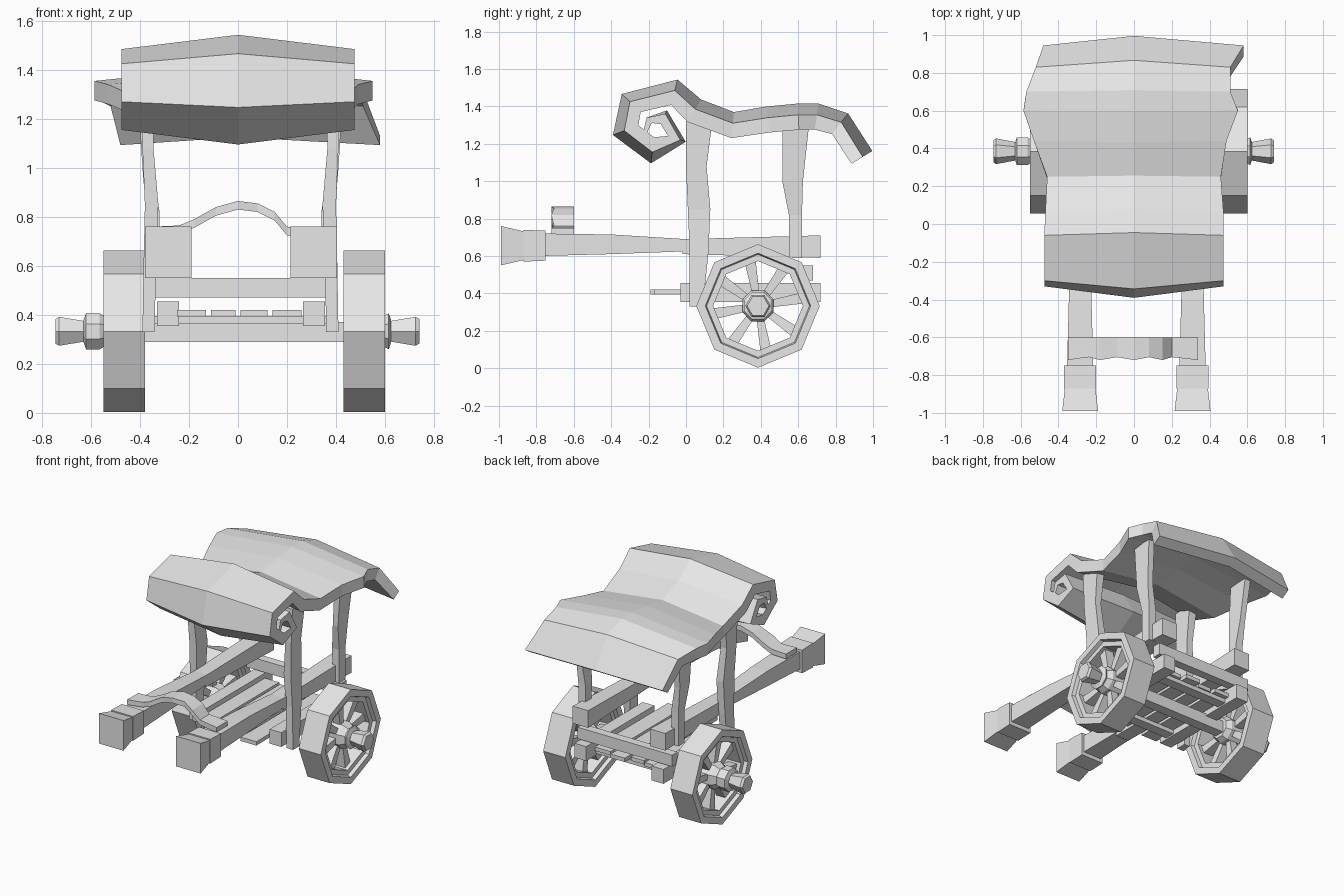
import bpy, bmesh
from math import sin, cos, radians, pi
from mathutils import Vector

if "Cube" in bpy.data.objects:
    bpy.data.objects.remove(bpy.data.objects["Cube"], do_unlink=True)

GREY = (0.8, 0.8, 0.8, 1.0)
mat = bpy.data.materials.new("pale_grey")
mat.use_nodes = True
mat.diffuse_color = GREY
mat.node_tree.nodes["Principled BSDF"].inputs["Base Color"].default_value = GREY


def loft(name, rings, closed=False):
    """Skin a list of equal-sized rings; cap the ends unless closed."""
    bm = bmesh.new()
    rows = [[bm.verts.new(p) for p in ring] for ring in rings]
    pairs = list(zip(rows, rows[1:]))
    if closed:
        pairs.append((rows[-1], rows[0]))
    else:
        bm.faces.new(rows[0])
        bm.faces.new(rows[-1])
    n = len(rows[0])
    for a, b in pairs:
        for i in range(n):
            j = (i + 1) % n
            bm.faces.new((a[i], a[j], b[j], b[i]))
    bmesh.ops.recalc_face_normals(bm, faces=bm.faces)
    mesh = bpy.data.meshes.new(name)
    bm.to_mesh(mesh)
    bm.free()
    mesh.materials.append(mat)
    obj = bpy.data.objects.new(name, mesh)
    bpy.context.collection.objects.link(obj)
    return obj


def beam_y(name, stations):
    """Rectangular timber along y; station = (y, x0, x1, z0, z1)."""
    return loft(name, [[(x0, y, z0), (x1, y, z0), (x1, y, z1), (x0, y, z1)]
                       for y, x0, x1, z0, z1 in stations])


def post(name, stations):
    """Rectangular timber along z; station = (z, x0, x1, y0, y1)."""
    return loft(name, [[(x0, y0, z), (x1, y0, z), (x1, y1, z), (x0, y1, z)]
                       for z, x0, x1, y0, y1 in stations])


def box(name, x0, x1, y0, y1, z0, z1):
    return beam_y(name, [(y0, x0, x1, z0, z1), (y1, x0, x1, z0, z1)])


AXLE_Y, AXLE_Z = 0.385, 0.333


def around(x, r, a):
    return (x, AXLE_Y + r * sin(a), AXLE_Z + r * cos(a))


def turned(name, profile, sides=8):
    """Turned part on the axle line; profile = (x, radius)."""
    return loft(name, [[around(x, r, 2 * pi * (k + 0.5) / sides) for k in range(sides)]
                       for x, r in profile])


# Wheels: stepped octagonal rim, tapered spokes, hub and end cap
RIM = [(-0.085, 0.33), (0.085, 0.33), (0.085, 0.282), (0.06, 0.275),
       (0.06, 0.24), (-0.06, 0.24), (-0.06, 0.275), (-0.085, 0.282)]
for side, s, cx, end in (("right", -1, -0.465, -0.745), ("left", 1, 0.515, 0.74)):
    loft(side + "_wheel_rim",
         [[around(cx + x, r, k * pi / 4) for x, r in RIM] for k in range(8)], closed=True)
    for k in range(8):
        a = radians(45 * k - 10)
        rings = []
        for r, w, t in ((0.05, 0.018, 0.025), (0.25, 0.03, 0.035)):
            rings.append([(cx + dx * t,
                           AXLE_Y + r * sin(a) + dw * w * cos(a),
                           AXLE_Z + r * cos(a) - dw * w * sin(a))
                          for dx, dw in ((-1, -1), (1, -1), (1, 1), (-1, 1))])
        loft(f"{side}_spoke_{k + 1}", rings)
    turned(side + "_hub", [(cx - s * 0.085, 0.07), (cx - s * 0.05, 0.09),
                           (cx + s * 0.05, 0.09), (cx + s * 0.09, 0.065)])
    turned(side + "_hub_flange", [(cx + s * 0.085, 0.07), (cx + s * 0.1, 0.08),
                                  (end - s * 0.125, 0.08), (end - s * 0.115, 0.05)])
    turned(side + "_axle_cap", [(end - s * 0.13, 0.045), (end - s * 0.11, 0.05),
                                (end - s * 0.015, 0.068), (end, 0.058)], 6)
box("axle_beam", -0.5, 0.55, AXLE_Y - 0.035, AXLE_Y + 0.035, 0.29, 0.37)

# Canopy: rolled at the front, drooping at the back, bowed outward at the middle
# (y, z, right half width, left half width, thickness, bow)
CANOPY = [
    (-0.23, 1.26, 0.475, 0.475, 0.02, 0.0),
    (-0.21, 1.34, 0.475, 0.475, 0.04, 0.0),
    (-0.11, 1.36, 0.475, 0.475, 0.06, 0.02),
    (-0.03, 1.22, 0.475, 0.475, 0.07, 0.03),
    (-0.18, 1.155, 0.475, 0.475, 0.08, 0.06),
    (-0.33, 1.27, 0.475, 0.475, 0.08, 0.065),
    (-0.30, 1.425, 0.475, 0.475, 0.08, 0.06),
    (-0.06, 1.485, 0.475, 0.475, 0.08, 0.06),
    (0.05, 1.385, 0.47, 0.475, 0.08, 0.06),
    (0.25, 1.31, 0.46, 0.46, 0.08, 0.06),
    (0.44, 1.34, 0.53, 0.49, 0.08, 0.06),
    (0.60, 1.355, 0.585, 0.55, 0.08, 0.06),
    (0.70, 1.355, 0.57, 0.51, 0.08, 0.06),
    (0.83, 1.315, 0.52, 0.51, 0.08, 0.06),
    (0.945, 1.13, 0.48, 0.58, 0.07, 0.06),
]
pts = [Vector((c[0], c[1])) for c in CANOPY]
rings = []
for i, (y, z, wr, wl, th, bow) in enumerate(CANOPY):
    back = (pts[i] - pts[max(i - 1, 0)]).normalized()
    ahead = (pts[min(i + 1, len(pts) - 1)] - pts[i]).normalized()
    t = (back + ahead).normalized()
    n = Vector((-t.y, t.x))

    def at(x, d):
        q = pts[i] + n * d
        return (x, q.x, q.y)
    rings.append([at(-wr, 0), at(0, bow), at(wl, 0),
                  at(wl, -th), at(0, bow - th), at(-wr, -th)])
loft("canopy", rings)

# Posts holding the canopy
for side, s in (("right", -1), ("left", 1)):
    def xs(a, b):
        return (-b + 0.02, -a + 0.02) if s < 0 else (a, b)
    post(side + "_front_post", [(0.33, *xs(0.36, 0.41), 0.02, 0.09),
                                (0.62, *xs(0.355, 0.405), 0.02, 0.12),
                                (0.85, *xs(0.345, 0.40), 0.01, 0.13),
                                (1.08, *xs(0.365, 0.41), 0.0, 0.11),
                                (1.32, *xs(0.36, 0.42), 0.0, 0.14)])
    post(side + "_rear_post", [(0.59, *xs(0.345, 0.395), 0.55, 0.62),
                               (0.82, *xs(0.34, 0.395), 0.55, 0.62),
                               (1.0, *xs(0.37, 0.41), 0.515, 0.625),
                               (1.32, *xs(0.385, 0.43), 0.515, 0.66)])

# Long shafts with stepped grip blocks at the front
for side, c in (("right", -0.285), ("left", 0.31)):
    beam_y(side + "_shaft", [(-0.78, c - 0.07, c + 0.07, 0.60, 0.72),
                             (-0.4, c - 0.06, c + 0.06, 0.61, 0.715),
                             (0.0, c - 0.05, c + 0.05, 0.625, 0.69)])
    beam_y(side + "_rear_rail", [(-0.02, c - 0.05, c + 0.05, 0.61, 0.69),
                                 (0.72, c - 0.06, c + 0.06, 0.59, 0.71)])
    beam_y(side + "_shaft_collar", [(-0.87, c - 0.085, c + 0.085, 0.57, 0.74),
                                    (-0.75, c - 0.085, c + 0.085, 0.575, 0.735)])
    beam_y(side + "_shaft_end", [(-0.99, c - 0.095, c + 0.095, 0.55, 0.76),
                                 (-0.86, c - 0.08, c + 0.08, 0.58, 0.73)])
    # Lower side beam
    box(side + "_floor_beam", c - 0.045, c + 0.045, -0.03, 0.72, 0.355, 0.455)

# Arched yoke across the shafts
ARCH = [(-0.35, 0.725), (-0.24, 0.73), (-0.18, 0.755), (-0.09, 0.805), (0.0, 0.83),
        (0.08, 0.82), (0.15, 0.785), (0.2, 0.725), (0.34, 0.715)]
loft("yoke", [[(x, -0.72 + 0.015 * (i % 2), z), (x, -0.60, z),
               (x, -0.60, z + 0.035), (x, -0.72 + 0.015 * (i % 2), z + 0.035)]
              for i, (x, z) in enumerate(ARCH)])

# Rear crossbar, floor slats and planks
box("rear_crossbar", -0.37, 0.36, 0.62, 0.68, 0.47, 0.55)
for i, y in enumerate((0.03, 0.54)):
    box(f"floor_slat_{i + 1}", -0.34, 0.36, y, y + 0.07, 0.365, 0.395)
for i, (x, w, y0, y1) in enumerate(((-0.25, 0.12, -0.08, 0.64), (-0.11, 0.1, -0.19, 0.62),
                                    (0.01, 0.11, -0.05, 0.66), (0.14, 0.12, -0.17, 0.63))):
    box(f"floor_plank_{i + 1}", x, x + w, y0, y1, 0.393, 0.42)
